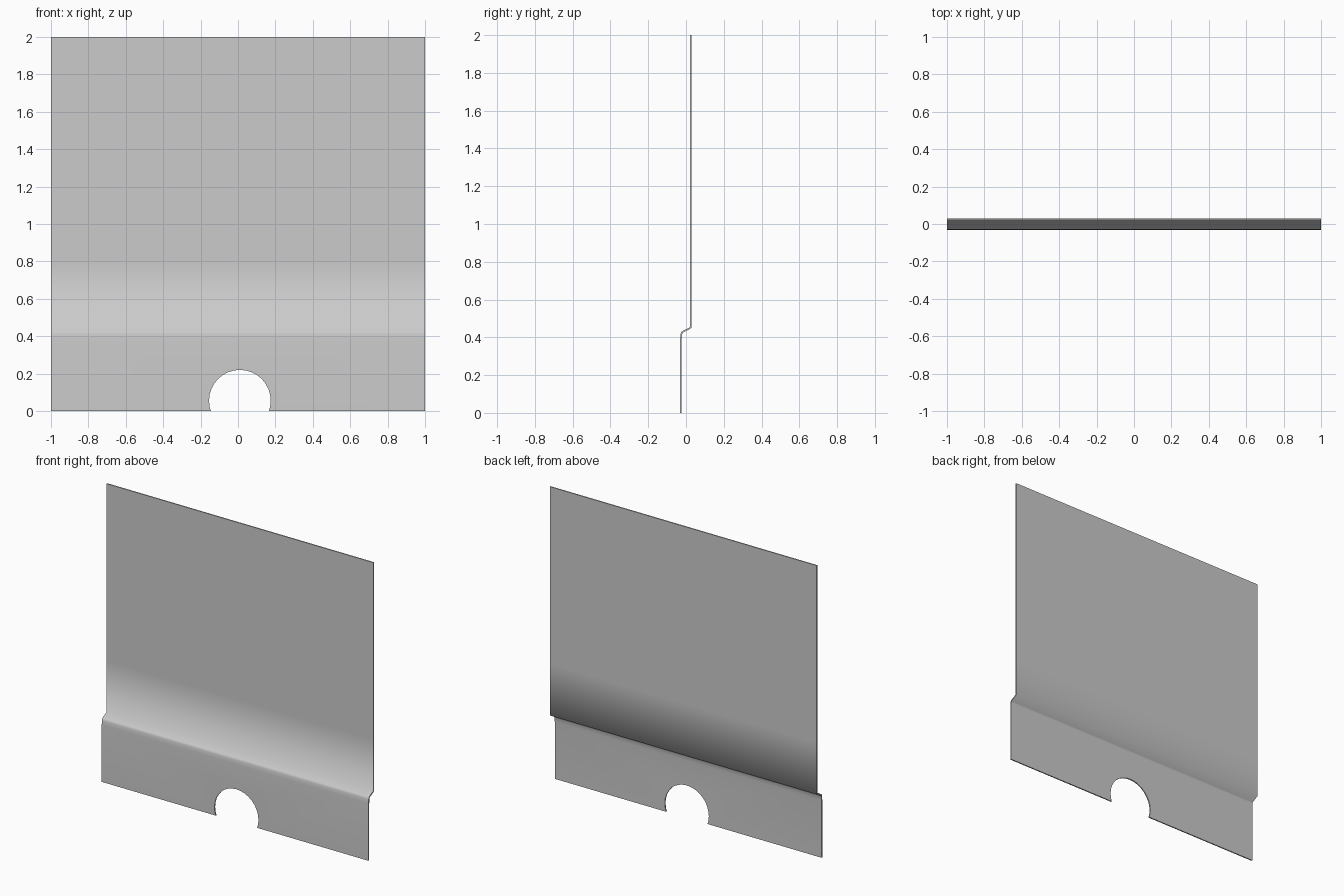
import bpy, bmesh, math

if "Cube" in bpy.data.objects:
    bpy.data.objects.remove(bpy.data.objects["Cube"])

# Bent sheet: profile in (y, z), swept along x
profile = [(0.026, 2.0), (0.026, 0.8), (0.026, 0.452), (-0.021, 0.427),
           (-0.025, 0.415), (-0.027, 0.388), (-0.027, 0.0)]
bm = bmesh.new()
rows = [[bm.verts.new((x, y, z)) for x in (-1, 1)] for y, z in profile]
for a, b in zip(rows, rows[1:]):
    bm.faces.new((a[0], b[0], b[1], a[1]))
mesh = bpy.data.meshes.new("panel")
bm.to_mesh(mesh)
bm.free()
panel = bpy.data.objects.new("panel", mesh)
bpy.context.collection.objects.link(panel)

solid = panel.modifiers.new("thickness", 'SOLIDIFY')
solid.thickness = 0.008
solid.offset = 0
solid.use_even_offset = True

# Round notch at the bottom edge
bpy.ops.mesh.primitive_cylinder_add(vertices=32, radius=0.165, depth=0.4,
                                    location=(0.01, 0, 0.055),
                                    rotation=(math.pi / 2, 0, 0))
cutter = bpy.context.object
cutter.name = "notch_cutter"
cutter.hide_render = True
cut = panel.modifiers.new("notch", 'BOOLEAN')
cut.operation = 'DIFFERENCE'
cut.solver = 'EXACT'
cut.object = cutter

# Apply, remove the cutter, shade the bend smooth
bpy.ops.object.select_all(action='DESELECT')
panel.select_set(True)
bpy.context.view_layer.objects.active = panel
for name in ("thickness", "notch"):
    bpy.ops.object.modifier_apply(modifier=name)
bpy.data.objects.remove(cutter)
bpy.ops.object.shade_smooth_by_angle(angle=math.radians(70))
